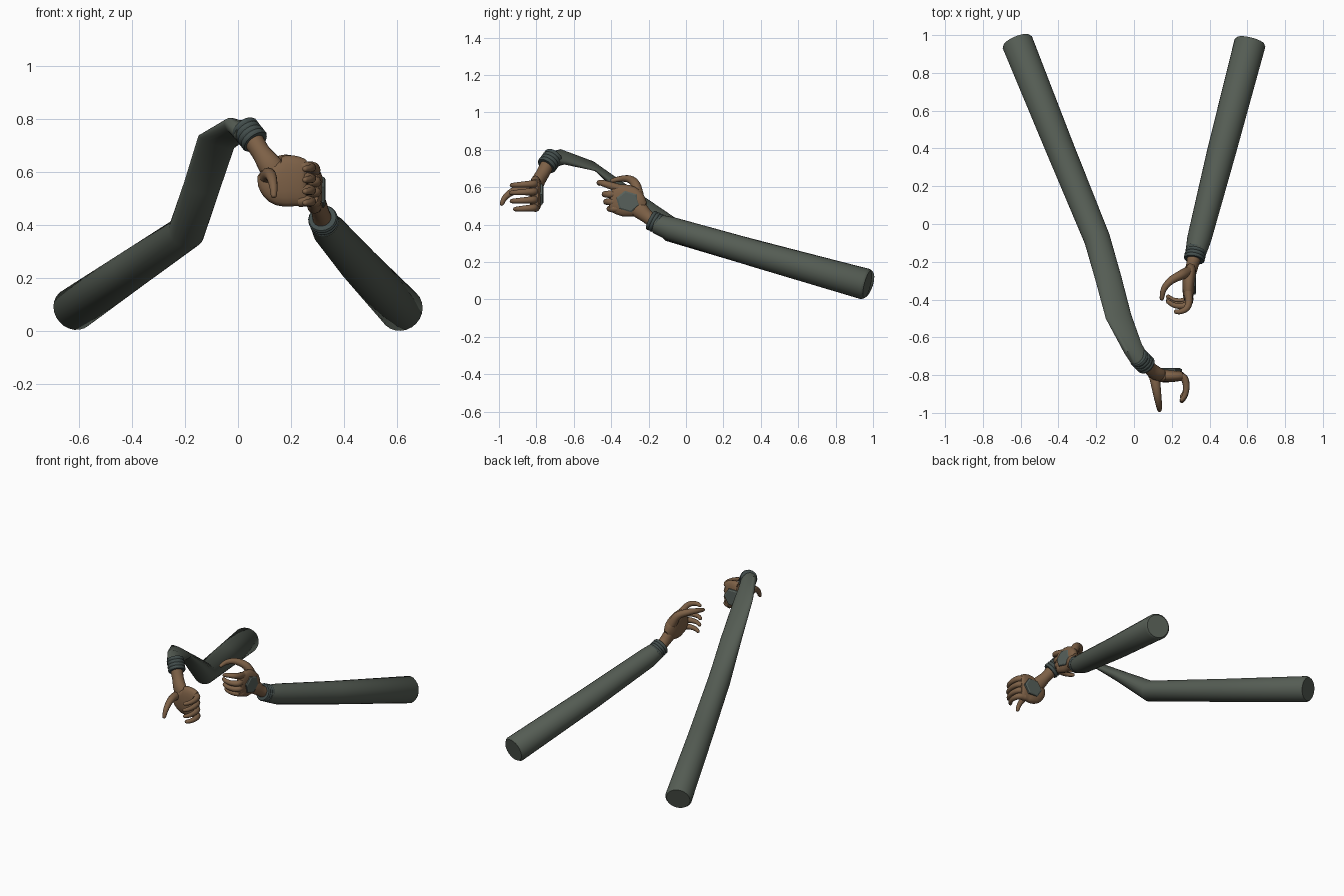
import bpy, bmesh, math
from mathutils import Vector


def material(name, rgb):
    m = bpy.data.materials.new(name)
    m.diffuse_color = (*rgb, 1)
    return m


SLEEVE = material("sleeve grey green", (0.090, 0.108, 0.088))
CUFF = material("cuff slate", (0.055, 0.075, 0.072))
SKIN = material("brown leather", (0.205, 0.118, 0.062))
PLATE = material("plate grey green", (0.095, 0.118, 0.105))


def spline(st, steps):
    """Catmull-Rom through stations (x, y, z, a, b)."""
    if steps < 2:
        return [Vector(s) for s in st]
    p = [Vector(s) for s in st]
    p = [2 * p[0] - p[1]] + p + [2 * p[-1] - p[-2]]
    out = []
    for i in range(1, len(p) - 2):
        for k in range(steps):
            t = k / steps
            out.append(0.5 * (2 * p[i] + (p[i + 1] - p[i - 1]) * t
                              + (2 * p[i - 1] - 5 * p[i] + 4 * p[i + 1] - p[i + 2]) * t * t
                              + (3 * p[i] - p[i - 1] - 3 * p[i + 1] + p[i + 2]) * t ** 3))
    return out + [p[-2]]


def tube(name, st, mat, hint=(1, 0, 0), sides=20, steps=1, power=1.0, hints=None, angle=40):
    """Loft elliptical sections; half width a runs along the hint, b across it."""
    st = spline(st, steps)
    bm = bmesh.new()
    rings = []
    for i, s in enumerate(st):
        c = Vector(s[:3])
        before = c - Vector(st[i - 1][:3]) if i else None
        after = Vector(st[i + 1][:3]) - c if i < len(st) - 1 else None
        t = sum((d.normalized() for d in (before, after) if d), Vector()).normalized()
        h = Vector(hints[i] if hints else hint)
        u = (h - t * h.dot(t)).normalized()
        v = t.cross(u)
        ring = []
        for k in range(sides):
            w = 2 * math.pi * k / sides
            cx, sy = math.cos(w), math.sin(w)
            cx = math.copysign(abs(cx) ** power, cx)
            sy = math.copysign(abs(sy) ** power, sy)
            ring.append(bm.verts.new(c + u * cx * s[3] + v * sy * s[4]))
        rings.append(ring)
    for r0, r1 in zip(rings, rings[1:]):
        for k in range(sides):
            j = (k + 1) % sides
            bm.faces.new((r0[k], r0[j], r1[j], r1[k]))
    bm.faces.new(rings[0][::-1])
    bm.faces.new(rings[-1])
    bmesh.ops.recalc_face_normals(bm, faces=bm.faces)
    me = bpy.data.meshes.new(name)
    bm.to_mesh(me)
    bm.free()
    me.materials.append(mat)
    ob = bpy.data.objects.new(name, me)
    bpy.context.collection.objects.link(ob)
    bpy.ops.object.select_all(action='DESELECT')
    ob.select_set(True)
    bpy.context.view_layer.objects.active = ob
    bpy.ops.object.shade_smooth_by_angle(angle=math.radians(angle))
    return ob


def finger(name, pts, r0, r1, hint):
    """Tapered digit with slightly swollen joints and a rounded tip."""
    n = len(pts) - 1
    st = [(*p, r0 + (r1 - r0) * i / n, r0 + (r1 - r0) * i / n) for i, p in enumerate(pts)]
    d = (Vector(pts[-1]) - Vector(pts[-2])).normalized()
    tip = Vector(pts[-1]) + d * r1 * 0.8
    st.append((*tip, r1 * 0.35, r1 * 0.35))
    tube(name, st, SKIN, hint, sides=12, steps=4, angle=60)


def cuff(name, p, q, r):
    """Ribbed wrap built from alternating radii."""
    p, q = Vector(p), Vector(q)
    st = []
    for i in range(13):
        k = r if i % 3 else r * 0.93
        st.append((*p.lerp(q, i / 12), k, k))
    tube(name, st, CUFF, (0, 1, 0.2), sides=20, angle=20)


def back_plate(name, c, normal, along, a, b):
    """Six-sided guard on the back of the hand with a bevelled rim."""
    c, n = Vector(c), Vector(normal)
    st = [(*(c + n * d), a * k, b * k) for d, k in ((-0.012, 1), (0.004, 1), (0.009, 0.85))]
    tube(name, st, PLATE, along, sides=6, angle=15)


# Straight sleeve
tube("straight_sleeve", [
    (0.617, 0.970, 0.079, 0.074, 0.074), (0.614, 0.958, 0.082, 0.084, 0.084),
    (0.46, 0.37, 0.245, 0.076, 0.072), (0.345, -0.08, 0.377, 0.064, 0.064),
    (0.325, -0.16, 0.405, 0.054, 0.052)], SLEEVE, sides=24)

# Bent sleeve, pinched flat towards the wrist
tube("bent_sleeve", [
    (-0.622, 0.972, 0.079, 0.074, 0.074), (-0.617, 0.960, 0.083, 0.084, 0.082),
    (-0.40, 0.42, 0.232, 0.076, 0.073), (-0.195, -0.08, 0.372, 0.070, 0.066),
    (-0.135, -0.29, 0.548, 0.070, 0.038), (-0.082, -0.49, 0.712, 0.072, 0.014),
    (-0.005, -0.66, 0.762, 0.058, 0.032), (0.035, -0.725, 0.745, 0.050, 0.048)],
    SLEEVE, sides=24, hints=[(1, 0, 0)] * 4 + [(1, .2, -.2), (1, .4, -.5), (1, .5, -.7), (1, .5, -.2)])

# Cuffs
cuff("straight_cuff", (0.332, -0.125, 0.393), (0.318, -0.19, 0.425), 0.056)
cuff("bent_cuff", (0.022, -0.705, 0.768), (0.066, -0.748, 0.712), 0.054)

# Hand on the bent arm: palm towards the front, fingers along +x
tube("bent_wrist", [
    (0.05, -0.735, 0.73, 0.040, 0.038), (0.085, -0.765, 0.675, 0.036, 0.036),
    (0.12, -0.792, 0.625, 0.045, 0.036), (0.155, -0.80, 0.575, 0.045, 0.028)],
    SKIN, (1, 0, 0.6), sides=16, steps=4)
tube("bent_palm", [
    (0.088, -0.795, 0.598, 0.022, 0.018), (0.115, -0.80, 0.578, 0.062, 0.032),
    (0.155, -0.803, 0.563, 0.090, 0.035), (0.20, -0.805, 0.565, 0.097, 0.032),
    (0.245, -0.805, 0.557, 0.087, 0.026), (0.26, -0.807, 0.556, 0.075, 0.018)],
    SKIN, (0, 0, 1), sides=20, steps=3, power=0.8)
for i, z in enumerate((0.618, 0.577, 0.533, 0.490)):
    k = (1, 1.04, 1, 0.86)[i]
    path = [(-0.01, 0), (0.025, -0.012), (0.037, -0.055), (0.030, -0.100), (0.012, -0.128)]
    finger("bent_finger_%d" % (i + 1),
           [(0.24 + x, -0.805 + y * k, z - 0.06 * abs(y)) for x, y in path], 0.023, 0.011, (0, 0, 1))
finger("bent_thumb", [(0.105, -0.79, 0.575), (0.115, -0.85, 0.590), (0.125, -0.915, 0.582),
                      (0.133, -0.965, 0.548), (0.135, -0.985, 0.510)], 0.030, 0.011, (1, 0, 0))
back_plate("bent_hand_plate", (0.185, -0.772, 0.562), (0, 1, 0), (1, 0, 0), 0.068, 0.062)

# Hand on the straight arm: palm inwards, fingers forward and curled to -x
tube("straight_wrist", [
    (0.322, -0.16, 0.41, 0.040, 0.040), (0.312, -0.205, 0.440, 0.036, 0.034),
    (0.302, -0.245, 0.475, 0.045, 0.032), (0.292, -0.29, 0.51, 0.045, 0.026)],
    SKIN, (0, 0.6, 1), sides=16, steps=4)
tube("straight_palm", [
    (0.302, -0.222, 0.490, 0.030, 0.018), (0.296, -0.25, 0.502, 0.062, 0.031),
    (0.290, -0.30, 0.522, 0.084, 0.034), (0.288, -0.35, 0.533, 0.083, 0.031),
    (0.287, -0.39, 0.538, 0.072, 0.025), (0.287, -0.405, 0.540, 0.060, 0.017)],
    SKIN, (0, -0.15, 1), sides=20, steps=3, power=0.8)
for i, (y, z) in enumerate(((-0.398, 0.562), (-0.390, 0.522), (-0.372, 0.485))):
    path = [(0, 0.03), (0.006, -0.015), (-0.028, -0.036), (-0.075, -0.032), (-0.108, -0.012)]
    finger("straight_finger_%d" % (i + 2),
           [(0.287 + dx, y + dy, z) for dx, dy in path], 0.022, 0.011, (0, 0, 1))
finger("straight_finger_1", [(0.287, -0.36, 0.595), (0.290, -0.415, 0.612), (0.277, -0.448, 0.622),
                             (0.245, -0.464, 0.624), (0.220, -0.464, 0.618)], 0.022, 0.011, (0, 0, 1))
finger("straight_thumb", [(0.285, -0.255, 0.555), (0.250, -0.270, 0.615), (0.195, -0.300, 0.642),
                          (0.158, -0.345, 0.645), (0.147, -0.395, 0.635)], 0.030, 0.011, (0, 0, 1))
back_plate("straight_hand_plate", (0.320, -0.310, 0.523), (1, 0, 0), (0, -1, 0.3), 0.066, 0.058)
